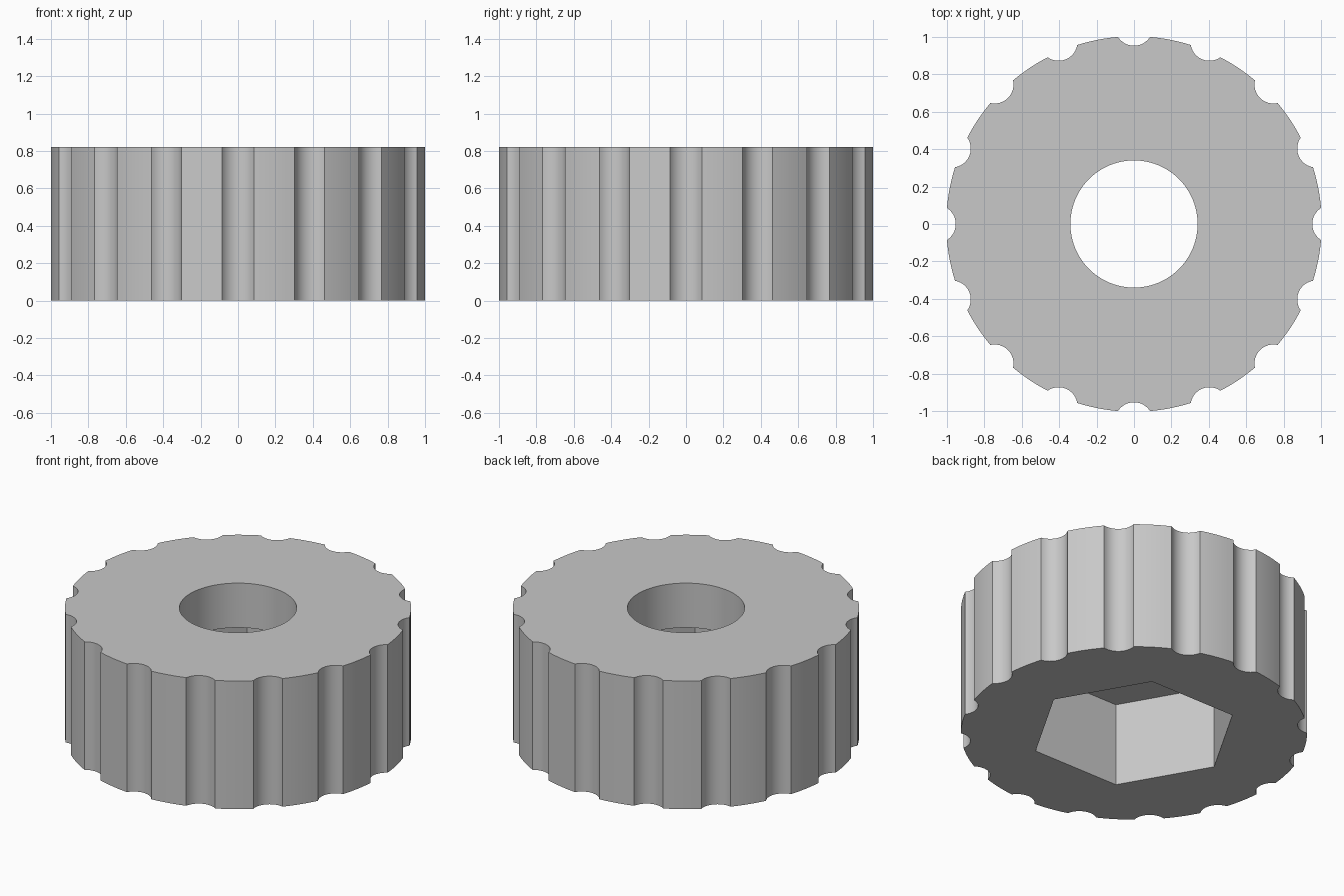
import bpy
import bmesh
from math import cos, sin, pi, asin, atan2, hypot, radians

cube = bpy.data.objects.get("Cube")
if cube:
    bpy.data.objects.remove(cube, do_unlink=True)

HEIGHT = 0.82
FLUTES = 16
FLUTE_R, FLUTE_DIST, HALF_CHORD = 0.102, 1.055, 0.086
POCKET_R, POCKET_DEPTH = 0.607, 0.535
BORE_R = 0.34

grey = bpy.data.materials.new("plain grey")
grey.use_nodes = True
colour = (0.58, 0.58, 0.58, 1)
grey.diffuse_color = colour
grey.node_tree.nodes["Principled BSDF"].inputs["Base Color"].default_value = colour


def prism(name, points, z0, z1):
    """Extrude a flat closed outline between two heights."""
    bm = bmesh.new()
    base = bm.faces.new([bm.verts.new((x, y, z0)) for x, y in points])
    top = bmesh.ops.extrude_face_region(bm, geom=[base])["geom"]
    verts = [v for v in top if isinstance(v, bmesh.types.BMVert)]
    bmesh.ops.translate(bm, verts=verts, vec=(0, 0, z1 - z0))
    bmesh.ops.recalc_face_normals(bm, faces=bm.faces)
    mesh = bpy.data.meshes.new(name)
    bm.to_mesh(mesh)
    bm.free()
    mesh.materials.append(grey)
    ob = bpy.data.objects.new(name, mesh)
    bpy.context.collection.objects.link(ob)
    return ob


def ring(radius, sides):
    return [(radius * cos(2 * pi * i / sides), radius * sin(2 * pi * i / sides))
            for i in range(sides)]


def fluted_outline(arc_steps=12, land_steps=6):
    """Round outline with a shallow concave flute at each step."""
    spread = asin(HALF_CHORD / FLUTE_R)
    corner_x = FLUTE_DIST - FLUTE_R * cos(spread)
    outer_r = hypot(corner_x, HALF_CHORD)
    corner = atan2(HALF_CHORD, corner_x)
    pitch = 2 * pi / FLUTES
    polar = []
    for k in range(FLUTES):
        for i in range(arc_steps + 1):
            a = spread * (2 * i / arc_steps - 1)
            x, y = FLUTE_DIST - FLUTE_R * cos(a), FLUTE_R * sin(a)
            polar.append((hypot(x, y), k * pitch + atan2(y, x)))
        for i in range(1, land_steps):
            a = corner + (pitch - 2 * corner) * i / land_steps
            polar.append((outer_r, k * pitch + a))
    return [(r * cos(a), r * sin(a)) for r, a in polar]


# Fluted knob body, with a hexagonal nut pocket below and a round bore above
knob = prism("knob_body", fluted_outline(), 0, HEIGHT)
cutters = [prism("nut_pocket_cutter", ring(POCKET_R, 6), -0.1, POCKET_DEPTH),
           prism("bore_cutter", ring(BORE_R, 96), 0.3, HEIGHT + 0.1)]

bpy.ops.object.select_all(action="DESELECT")
bpy.context.view_layer.objects.active = knob
knob.select_set(True)
for cutter in cutters:
    cutter.hide_render = True
    mod = knob.modifiers.new(cutter.name, "BOOLEAN")
    mod.operation = "DIFFERENCE"
    mod.solver = "EXACT"
    mod.object = cutter
    bpy.ops.object.modifier_apply(modifier=mod.name)
    bpy.data.objects.remove(cutter, do_unlink=True)

bpy.ops.object.shade_smooth_by_angle(angle=radians(30))
